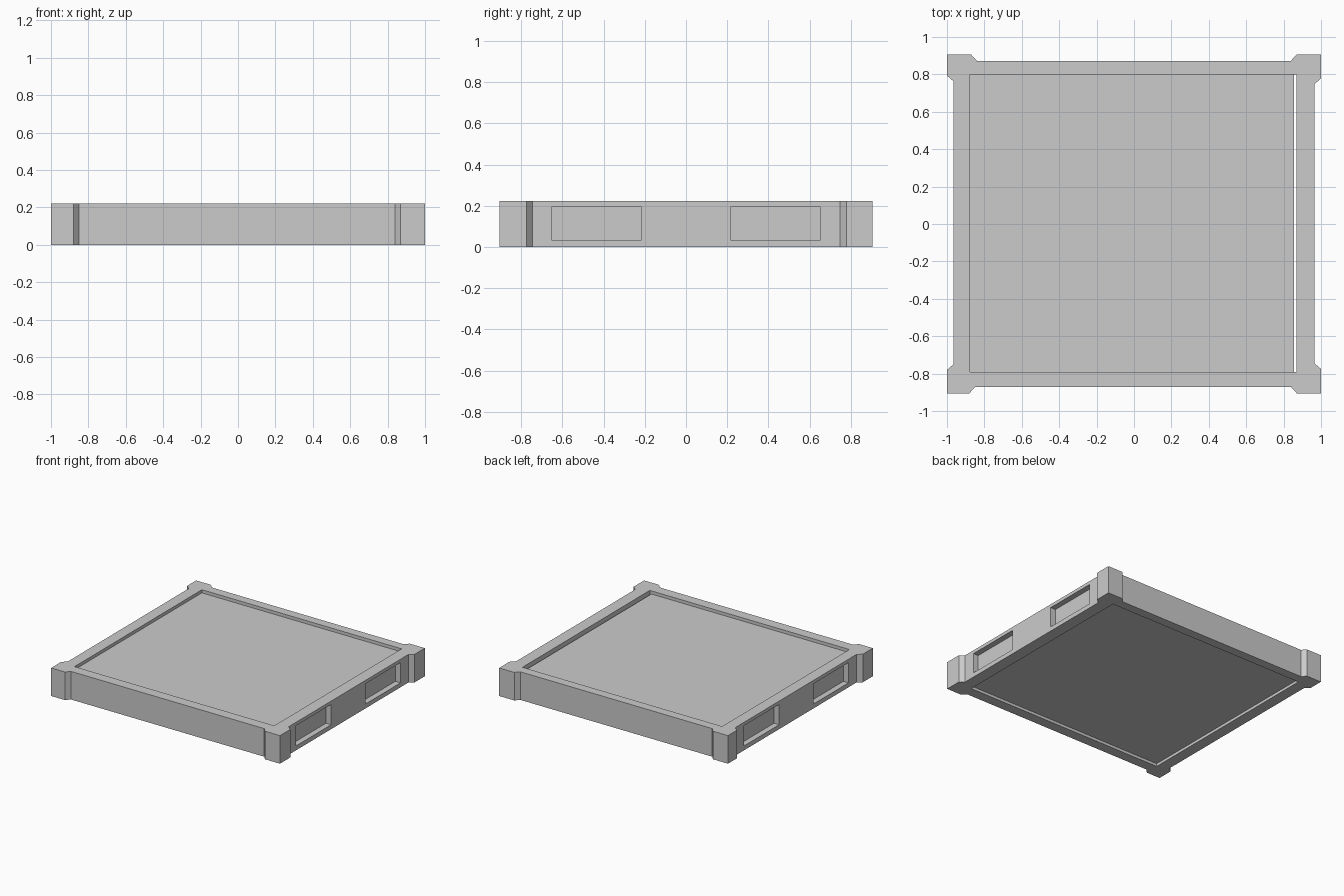
import bpy, bmesh

if "Cube" in bpy.data.objects:
    bpy.data.objects.remove(bpy.data.objects["Cube"])

H = 0.222             # overall height
X, Y = 1.0, 0.905     # outer corner extents
BX, BY = 0.965, 0.872 # side wall planes between the corner blocks
C = 0.03              # chamfer run


def new_object(name, bm):
    bmesh.ops.recalc_face_normals(bm, faces=bm.faces)
    mesh = bpy.data.meshes.new(name)
    bm.to_mesh(mesh)
    bm.free()
    obj = bpy.data.objects.new(name, mesh)
    bpy.context.collection.objects.link(obj)
    return obj


def prism(name, points, z0, z1):
    bm = bmesh.new()
    face = bm.faces.new([bm.verts.new((x, y, z0)) for x, y in points])
    ext = bmesh.ops.extrude_face_region(bm, geom=[face])
    top = [v for v in ext["geom"] if isinstance(v, bmesh.types.BMVert)]
    bmesh.ops.translate(bm, verts=top, vec=(0, 0, z1 - z0))
    return new_object(name, bm)


def box(name, x0, x1, y0, y1, z0, z1):
    return prism(name, [(x0, y0), (x1, y0), (x1, y1), (x0, y1)], z0, z1)


def cut(target, cutter):
    mod = target.modifiers.new(cutter.name, 'BOOLEAN')
    mod.operation = 'DIFFERENCE'
    mod.solver = 'EXACT'
    mod.object = cutter
    bpy.context.view_layer.objects.active = target
    bpy.ops.object.modifier_apply(modifier=mod.name)
    bpy.data.objects.remove(cutter)


# Frame outline: each corner block is (x sign, y sign, chamfer start x, chamfer start y)
outline = []
for sx, sy, cx, cy in [(-1, -1, 0.88, 0.78), (1, -1, 0.87, 0.775),
                       (1, 1, 0.868, 0.778), (-1, 1, 0.87, 0.793)]:
    block = [(BX, cy - C), (X, cy), (X, Y), (cx, Y), (cx - C, BY)]
    block = [(sx * x, sy * y) for x, y in block]
    outline += block if sx * sy > 0 else block[::-1]
frame = prism("frame", outline, 0, H)

# Central opening
cut(frame, box("opening_cutter", -0.876, 0.87, -0.79, 0.80, -0.1, H + 0.1))

# Two shallow rectangular pockets in each of the left and right walls
for sx in (-1, 1):
    for sy in (-1, 1):
        xs = sorted((sx * (BX - 0.045), sx * (BX + 0.1)))
        ys = sorted((sy * 0.215, sy * 0.652))
        cut(frame, box("pocket_cutter", *xs, *ys, 0.035, 0.195))

# Inner panel, recessed top and bottom, with a narrow slit on the right
box("panel", -0.876, 0.856, -0.79, 0.80, 0.022, 0.197)
